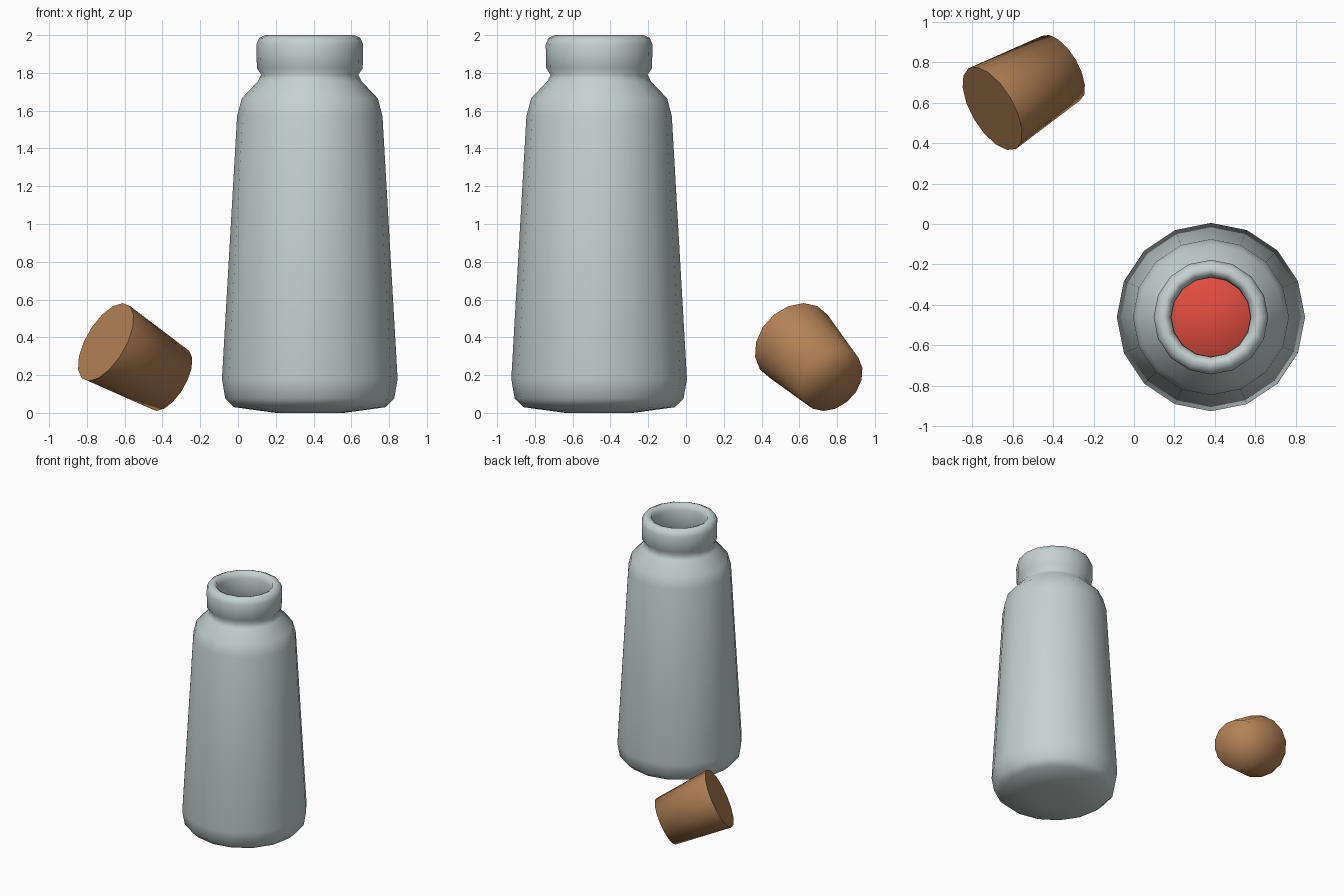
import bpy, bmesh, math
from mathutils import Vector

if "Cube" in bpy.data.objects:
    bpy.data.objects.remove(bpy.data.objects["Cube"])

SIDES = 16


def material(name, rgb):
    m = bpy.data.materials.new(name)
    m.diffuse_color = (*rgb, 1)
    m.use_nodes = True
    m.node_tree.nodes["Principled BSDF"].inputs["Base Color"].default_value = m.diffuse_color
    return m


def lathe(name, profile, mat, smooth_angle):
    """Spin (radius, height) points round z; zero radius makes a pole."""
    bm = bmesh.new()
    rings = []
    for r, z in profile:
        if r == 0:
            rings.append([bm.verts.new((0, 0, z))] * SIDES)
        else:
            rings.append([bm.verts.new((r * math.cos(a), r * math.sin(a), z))
                          for a in (i * math.tau / SIDES for i in range(SIDES))])
    for a, b in zip(rings, rings[1:]):
        for i in range(SIDES):
            j = (i + 1) % SIDES
            bm.faces.new(list(dict.fromkeys((a[i], a[j], b[j], b[i]))))
    bmesh.ops.recalc_face_normals(bm, faces=bm.faces)
    me = bpy.data.meshes.new(name)
    bm.to_mesh(me)
    bm.free()
    me.materials.append(mat)
    ob = bpy.data.objects.new(name, me)
    bpy.context.collection.objects.link(ob)
    bpy.ops.object.select_all(action='DESELECT')
    ob.select_set(True)
    bpy.context.view_layer.objects.active = ob
    bpy.ops.object.shade_smooth_by_angle(angle=math.radians(smooth_angle))
    return ob


glass = material("pale_glass", (0.56, 0.64, 0.63))
red = material("red_liquid", (0.75, 0.075, 0.05))
cork_brown = material("cork_brown", (0.45, 0.22, 0.09))

# Bottle: outer wall, rolled lip, then inner wall back to the floor
bottle = lathe("bottle", [
    (0, 0), (0.18, 0.0), (0.40, 0.03), (0.447, 0.075), (0.465, 0.18),
    (0.385, 1.57), (0.36, 1.665), (0.275, 1.755), (0.257, 1.79),
    (0.28, 1.825), (0.283, 1.95), (0.268, 1.985), (0.235, 2.0),
    (0.212, 1.99), (0.197, 1.95), (0.195, 1.78), (0.31, 1.64),
    (0.335, 1.55), (0.415, 0.18), (0.36, 0.08), (0, 0.06)], glass, 60)
bottle.location = (0.38, -0.46, 0)

# Liquid filling the lower part of the bottle
liquid = lathe("liquid", [
    (0, 0.07), (0.35, 0.09), (0.405, 0.19), (0.36, 0.98), (0, 0.98)], red, 95)
liquid.location = bottle.location

# Cork lying on its side: crisp wide end, softly shaded narrow end
wide, narrow = Vector((-0.70, 0.57, 0.375)), Vector((-0.36, 0.77, 0.175))
axis = narrow - wide
cork = lathe("cork", [
    (0, 0), (0.231, 0), (0.185, axis.length), (0, axis.length)], cork_brown, 90)
cork.location = wide
cork.rotation_euler = axis.to_track_quat('Z', 'Y').to_euler()
